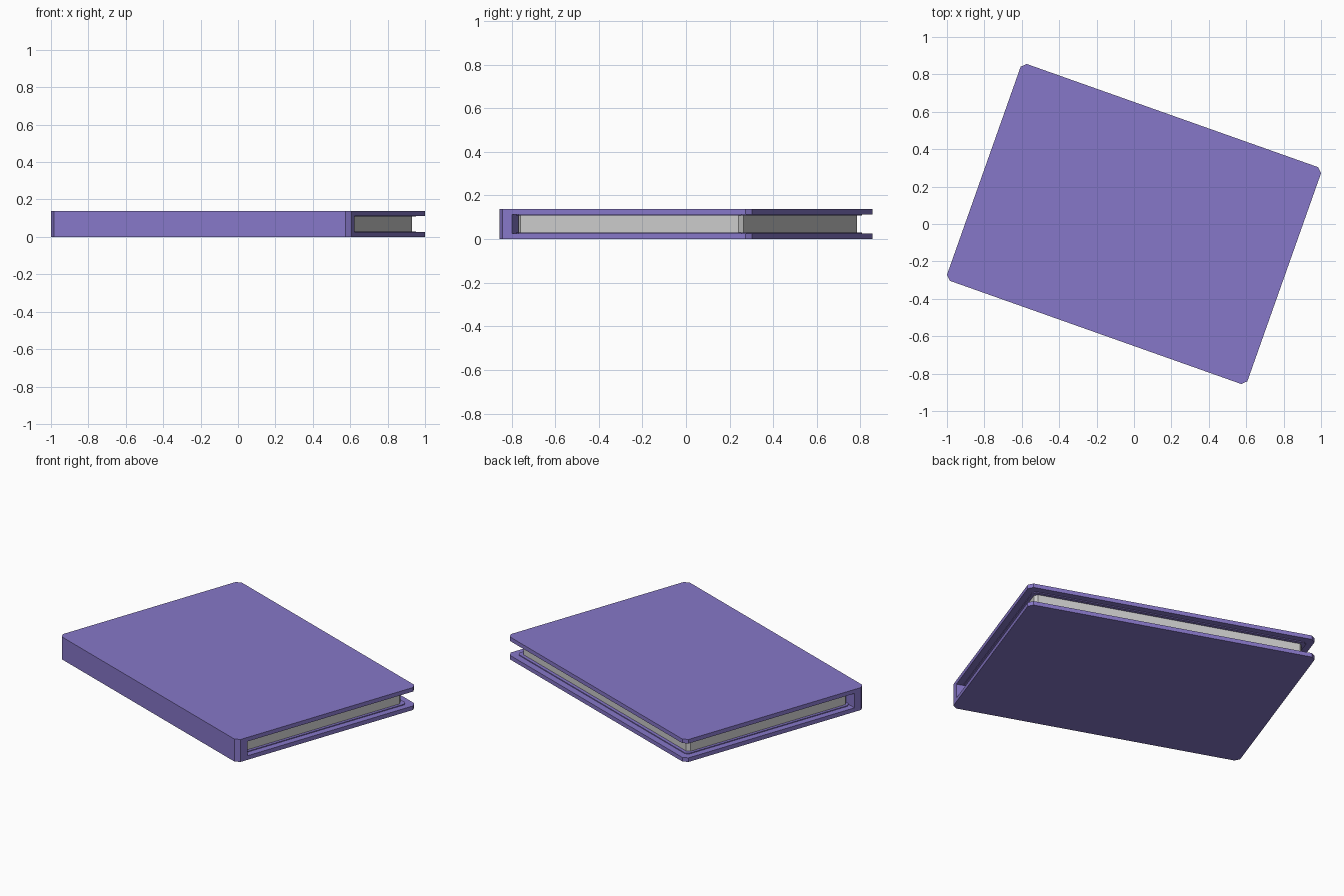
import bpy, bmesh, math
from mathutils import Matrix

if "Cube" in bpy.data.objects:
    bpy.data.objects.remove(bpy.data.objects["Cube"])

TURN = Matrix.Rotation(math.radians(-19.5), 4, 'Z')
L, W, H, T = 0.852, 0.615, 0.138, 0.025   # half length, half width, height, board thickness
SPINE = -0.544                            # inner face of the spine

purple = bpy.data.materials.new("cover_purple")
purple.diffuse_color = (0.24, 0.185, 0.58, 1)
purple.use_nodes = True
purple.node_tree.nodes["Principled BSDF"].inputs["Base Color"].default_value = purple.diffuse_color


def extruded(name, profile, half_len, chamfer, mat=None):
    """Extrude a (y, z) profile along x and chamfer the upright corner edges."""
    bm = bmesh.new()
    face = bm.faces.new([bm.verts.new((-half_len, y, z)) for y, z in profile])
    ext = bmesh.ops.extrude_face_region(bm, geom=[face])
    moved = [v for v in ext["geom"] if isinstance(v, bmesh.types.BMVert)]
    bmesh.ops.translate(bm, verts=moved, vec=(2 * half_len, 0, 0))
    ys = [p[0] for p in profile]
    corners = [e for e in bm.edges
               if abs(e.verts[0].co.z - e.verts[1].co.z) > 1e-4
               and abs(e.verts[0].co.x - e.verts[1].co.x) < 1e-5
               and abs(e.verts[0].co.y - e.verts[1].co.y) < 1e-5
               and min(abs(e.verts[0].co.y - min(ys)), abs(e.verts[0].co.y - max(ys))) < 1e-5]
    bmesh.ops.bevel(bm, geom=corners, offset=chamfer, segments=1, affect='EDGES')
    bmesh.ops.recalc_face_normals(bm, faces=bm.faces)
    bm.transform(TURN)
    me = bpy.data.meshes.new(name)
    bm.to_mesh(me)
    bm.free()
    ob = bpy.data.objects.new(name, me)
    bpy.context.collection.objects.link(ob)
    if mat:
        me.materials.append(mat)


def box(y0, y1, z0, z1):
    return [(y0, z0), (y1, z0), (y1, z1), (y0, z1)]


# Cover: two boards joined by a thick spine
extruded("cover", [(-W, 0), (W, 0), (W, T), (SPINE, T),
                   (SPINE, H - T), (W, H - T), (W, H), (-W, H)], L, 0.025, purple)

# Thin lining sheets inside both boards
for name, z in (("lower_lining", T), ("upper_lining", H - T - 0.005)):
    extruded(name, box(SPINE, 0.575, z, z + 0.005), 0.813, 0.018, purple)

# Page block
extruded("pages", box(-0.54, 0.555, T + 0.005, H - T - 0.005), 0.796, 0.018)
